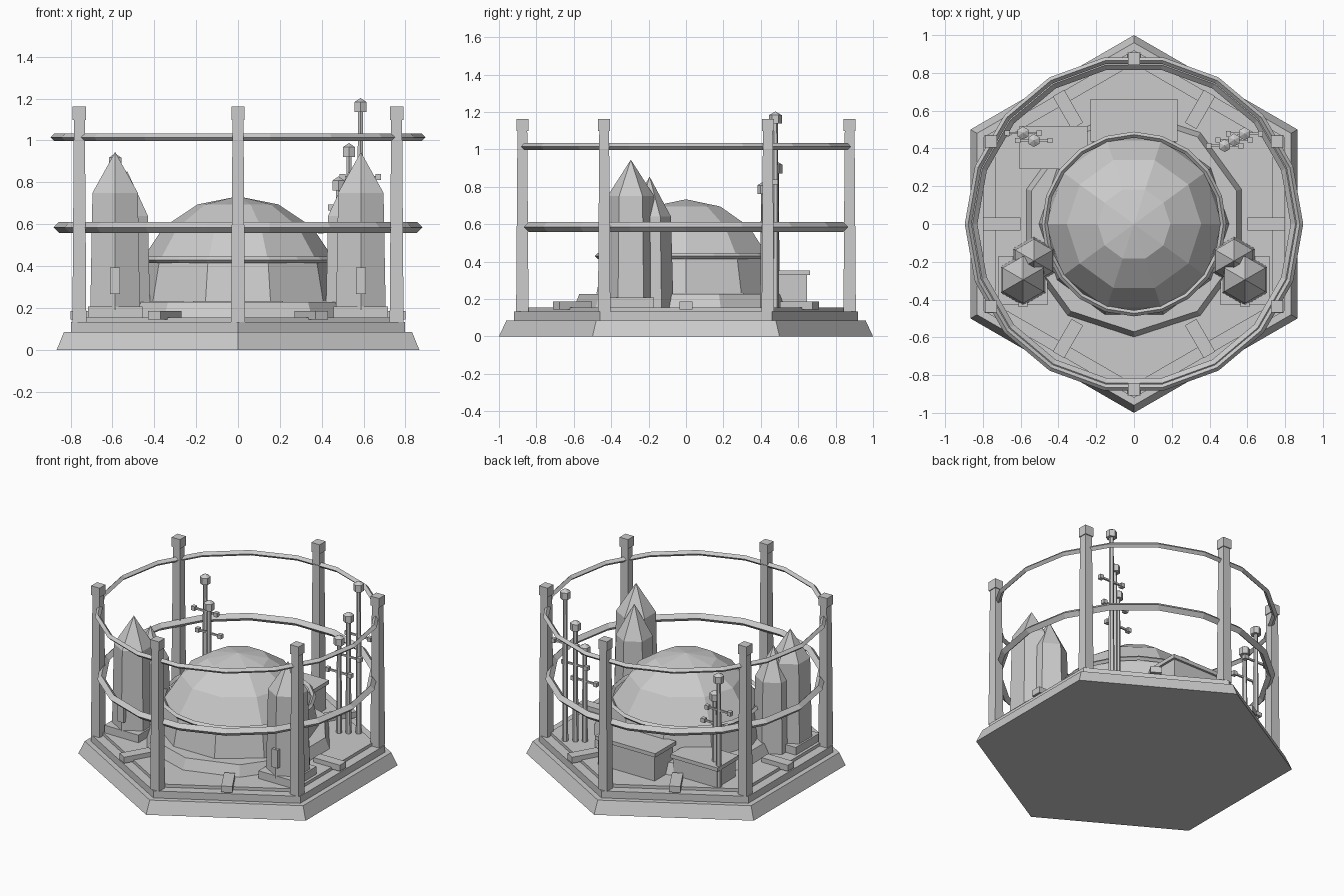
import bpy, bmesh, math
from mathutils import Matrix

if "Cube" in bpy.data.objects:
    bpy.data.objects.remove(bpy.data.objects["Cube"])

grey = bpy.data.materials.new("plain_grey")
grey.diffuse_color = (0.6, 0.6, 0.6, 1)
grey.use_nodes = True
grey.node_tree.nodes["Principled BSDF"].inputs["Base Color"].default_value = grey.diffuse_color


def finish(name, bm):
    bmesh.ops.recalc_face_normals(bm, faces=bm.faces)
    me = bpy.data.meshes.new(name)
    bm.to_mesh(me)
    bm.free()
    me.materials.append(grey)
    ob = bpy.data.objects.new(name, me)
    bpy.context.collection.objects.link(ob)
    return ob


def lathe(name, profile, sides, start=90, at=(0, 0)):
    """Stack of (radius, z) polygons, flat shaded; radius 0 makes a point."""
    bm = bmesh.new()
    rings = []
    for r, z in profile:
        n = sides if r else 1
        rings.append([bm.verts.new((at[0] + r * math.cos(math.radians(start + 360 * i / sides)),
                                    at[1] + r * math.sin(math.radians(start + 360 * i / sides)), z))
                      for i in range(n)])
    for a, b in zip(rings, rings[1:]):
        for i in range(sides):
            j = (i + 1) % sides
            bm.faces.new([a[i], a[j], b[0]] if len(b) == 1 else [a[i], a[j], b[j], b[i]])
    for ring in (rings[0], rings[-1]):
        if len(ring) > 1:
            bm.faces.new(ring)
    return finish(name, bm)


def box(name, centre, size, angle=0):
    bm = bmesh.new()
    m = (Matrix.Rotation(math.radians(angle), 4, 'Z') @ Matrix.Translation(centre)
         @ Matrix.Diagonal((*size, 1)))
    bmesh.ops.create_cube(bm, size=1, matrix=m)
    return finish(name, bm)


def hoop(name, major, minor, z, sides):
    """Ring with a diamond cross-section."""
    bm = bmesh.new()
    loops = []
    for i in range(sides):
        a = 2 * math.pi * i / sides
        loops.append([bm.verts.new(((major + dr) * math.cos(a), (major + dr) * math.sin(a), z + dz))
                      for dr, dz in ((minor, 0), (0, minor), (-minor, 0), (0, -minor))])
    for i in range(sides):
        a, b = loops[i], loops[(i + 1) % sides]
        for k in range(4):
            bm.faces.new([a[k], b[k], b[(k + 1) % 4], a[(k + 1) % 4]])
    return finish(name, bm)


# Hexagonal base, plate and deck
lathe("base", [(1.0, 0), (0.96, 0.086)], 6)
lathe("base_plate", [(0.92, 0.086), (0.92, 0.134)], 6)
lathe("deck", [(0.85, 0.134), (0.85, 0.155)], 6)

# Corner posts with caps, and radial clamps on each side
for i in range(6):
    a = math.radians(30 + 60 * i)
    x, y = 0.875 * math.cos(a), 0.875 * math.sin(a)
    lathe(f"post_{i}", [(0.047, 0.134), (0.037, 1.10)], 4, 45, (x, y))
    box(f"post_cap_{i}", (x, y, 1.131), (0.064, 0.064, 0.064))
    box(f"clamp_{i}", (0.70, 0, 0.165), (0.20, 0.07, 0.042), 60 * i)

# Rail hoops
hoop("lower_hoop", 0.855, 0.026, 0.585, 18)
hoop("upper_hoop", 0.878, 0.018, 1.015, 18)

# Dome with plinth and band
lathe("dome_plinth", [(0.60, 0.15), (0.57, 0.228)], 10)
steps = [math.radians(22.5 * k) for k in range(4, -1, -1)]
lathe("dome", [(0.503 * math.sin(t) if t else 0, 0.23 + 0.503 * math.cos(t)) for t in steps], 10, 0)
hoop("dome_band", 0.473, 0.016, 0.43, 20)

# Twin hexagonal spires on each side
for s, side in ((-1, "left"), (1, "right")):
    x = 0.587 * s
    box(f"{side}_spire_foot", (x, -0.30, 0.18), (0.26, 0.26, 0.056))
    lathe(f"{side}_tall_spire", [(0.137, 0.19), (0.125, 0.75), (0, 0.945)], 6, 90, (x, -0.295))
    lathe(f"{side}_short_spire", [(0.128, 0.155), (0.115, 0.64), (0, 0.855)], 6, 90, (0.53 * s, -0.195))
    box(f"{side}_spire_door", (x, -0.42, 0.33), (0.047, 0.04, 0.125))

# Antenna masts: x, y, head height, cross-arm height
masts = [(0.585, 0.478, 1.165, 0.825), (0.53, 0.445, 0.95, 0.68), (0.48, 0.415, 0.79, 0.57),
         (-0.587, 0.482, 0.90, 0.68), (-0.53, 0.442, 0.75, 0.56)]
for i, (x, y, top, arm) in enumerate(masts):
    lathe(f"mast_{i}", [(0.019, 0.15), (0.014, top)], 6, 90, (x, y))
    lathe(f"mast_head_{i}", [(0.034, top - 0.028), (0.034, top + 0.018), (0, top + 0.038)], 6, 90, (x, y))
    box(f"mast_arm_{i}", (x, y, arm), (0.17, 0.012, 0.012))
    for s in (-1, 1):
        box(f"mast_arm_tip_{i}_{s}", (x + 0.085 * s, y, arm), (0.028, 0.028, 0.028))

# Storage crates with lids at the back
for name, x, y, w, d, top in (("back_crate", 0, 0.55, 0.46, 0.226, 0.353),
                              ("side_crate", -0.425, 0.405, 0.36, 0.23, 0.30)):
    h = top - 0.026 - 0.15
    box(name, (x, y, 0.15 + h / 2), (w - 0.03, d - 0.03, h))
    box(name + "_lid", (x, y, top - 0.013), (w, d, 0.026))
